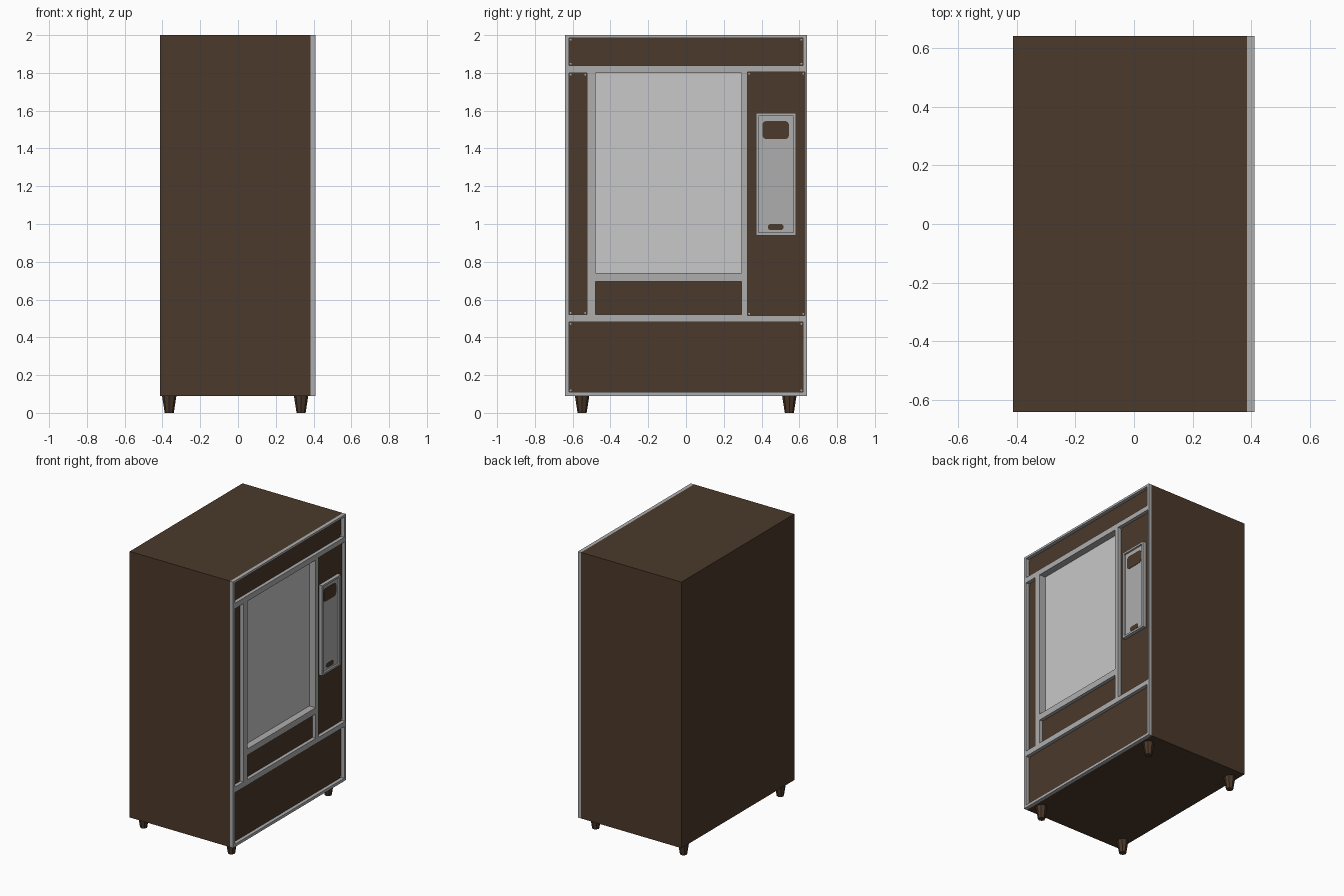
import bpy, bmesh, math
from mathutils import Matrix

if "Cube" in bpy.data.objects:
    bpy.data.objects.remove(bpy.data.objects["Cube"])


def material(name, rgb):
    m = bpy.data.materials.new(name)
    m.diffuse_color = (*rgb, 1)
    m.use_nodes = True
    m.node_tree.nodes["Principled BSDF"].inputs["Base Color"].default_value = m.diffuse_color
    return m


BROWN = material("dark brown", (0.070, 0.041, 0.024))
GREY = material("metal grey", (0.423, 0.423, 0.423))
PANE = material("pale grey glass", (0.578, 0.578, 0.578))


def finish(name, bm, mat):
    bmesh.ops.remove_doubles(bm, verts=bm.verts[:], dist=1e-5)
    bmesh.ops.recalc_face_normals(bm, faces=bm.faces[:])
    me = bpy.data.meshes.new(name)
    bm.to_mesh(me)
    bm.free()
    me.materials.append(mat)
    ob = bpy.data.objects.new(name, me)
    bpy.context.collection.objects.link(ob)
    return ob


def plate(name, x0, x1, outer, holes, mat):
    """Solid slab facing +x; outer and holes are (y0, y1, z0, z1) rectangles."""
    rects = [outer] + holes
    ys = sorted({v for r in rects for v in r[:2]})
    zs = sorted({v for r in rects for v in r[2:]})

    def solid(i, j):
        if not (0 <= i < len(ys) - 1 and 0 <= j < len(zs) - 1):
            return False
        y, z = (ys[i] + ys[i + 1]) / 2, (zs[j] + zs[j + 1]) / 2
        return not any(h[0] < y < h[1] and h[2] < z < h[3] for h in holes)

    bm = bmesh.new()

    def quad(*pts):
        bm.faces.new([bm.verts.new(p) for p in pts])

    for i in range(len(ys) - 1):
        for j in range(len(zs) - 1):
            if not solid(i, j):
                continue
            a, b, c, d = ys[i], ys[i + 1], zs[j], zs[j + 1]
            ring = [(a, c), (b, c), (b, d), (a, d)]
            quad(*[(x1, *p) for p in ring])
            quad(*[(x0, *p) for p in reversed(ring)])
            # walls only where the neighbouring cell is open
            for k, (di, dj) in enumerate([(0, -1), (1, 0), (0, 1), (-1, 0)]):
                if not solid(i + di, j + dj):
                    p, q = ring[k], ring[(k + 1) % 4]
                    quad((x0, *p), (x0, *q), (x1, *q), (x1, *p))
    return finish(name, bm, mat)


def rounded_plate(name, x0, x1, y0, y1, z0, z1, r, mat):
    bm = bmesh.new()
    pts = []
    for k, (cy, cz) in enumerate([(y1 - r, z1 - r), (y0 + r, z1 - r),
                                  (y0 + r, z0 + r), (y1 - r, z0 + r)]):
        for s in range(5):
            t = math.radians(90 * k + 22.5 * s)
            pts.append((cy + r * math.cos(t), cz + r * math.sin(t)))
    front = [bm.verts.new((x1, *p)) for p in pts]
    back = [bm.verts.new((x0, *p)) for p in pts]
    bm.faces.new(front)
    bm.faces.new(back[::-1])
    for i in range(len(pts)):
        n = (i + 1) % len(pts)
        bm.faces.new((back[i], back[n], front[n], front[i]))
    return finish(name, bm, mat)


OUT = (-0.64, 0.64, 0.09, 2.0)
BACK, FACE, FRONT = -0.412, 0.385, 0.41
GLASS_X = 0.36
window = (-0.48, 0.295, 0.74, 1.80)
surround = (-0.51, 0.32, 0.71, 1.83)

# Cabinet with a shallow pocket for the window
plate("cabinet", BACK, GLASS_X - 0.01, OUT, [], BROWN)
plate("cabinet_front", GLASS_X - 0.01, FACE, OUT, [surround], BROWN)
plate("window_surround", GLASS_X - 0.01, FACE, surround, [window], GREY)
plate("window_glass", GLASS_X - 0.01, GLASS_X, window, [], PANE)

# Front frame with panel openings
top_panel = (-0.62, 0.62, 1.84, 1.985)
left_panel = (-0.62, -0.525, 0.52, 1.80)
right_panel = (0.325, 0.63, 0.515, 1.805)
tray = (-0.48, 0.295, 0.52, 0.695)
bottom_panel = (-0.62, 0.62, 0.11, 0.48)
plate("front_frame", FACE, FRONT, OUT,
      [top_panel, left_panel, right_panel, tray, bottom_panel, window], GREY)

# Small screws in the panel corners
bm = bmesh.new()
for y0, y1, z0, z1 in (top_panel, left_panel, right_panel, bottom_panel):
    for y in (y0 + 0.009, y1 - 0.009):
        for z in (z0 + 0.009, z1 - 0.009):
            bmesh.ops.create_cone(
                bm, cap_ends=True, segments=8, radius1=0.005, radius2=0.005, depth=0.004,
                matrix=Matrix.Translation((FACE + 0.002, y, z)) @ Matrix.Rotation(math.pi / 2, 4, 'Y'))
finish("panel_screws", bm, GREY)

# Payment unit: rimmed plate with display and coin slot
unit = (0.37, 0.582, 0.94, 1.587)
inner = (0.384, 0.568, 0.954, 1.573)
plate("payment_rim", FACE, FRONT, unit, [inner], GREY)
plate("payment_plate", FACE, FACE + 0.012, inner, [], GREY)
rounded_plate("payment_display", FACE + 0.012, FACE + 0.014, 0.405, 0.545, 1.45, 1.545, 0.02, BROWN)
rounded_plate("coin_slot", FACE + 0.012, FACE + 0.014, 0.434, 0.516, 0.967, 1.0, 0.015, BROWN)

# Tapered feet
bm = bmesh.new()
for x in (-0.364, 0.334):
    for y in (-0.55, 0.547):
        bmesh.ops.create_cone(
            bm, cap_ends=True, segments=8, radius1=0.024, radius2=0.038, depth=0.09,
            matrix=Matrix.Translation((x, y, 0.045)))
finish("feet", bm, BROWN)
